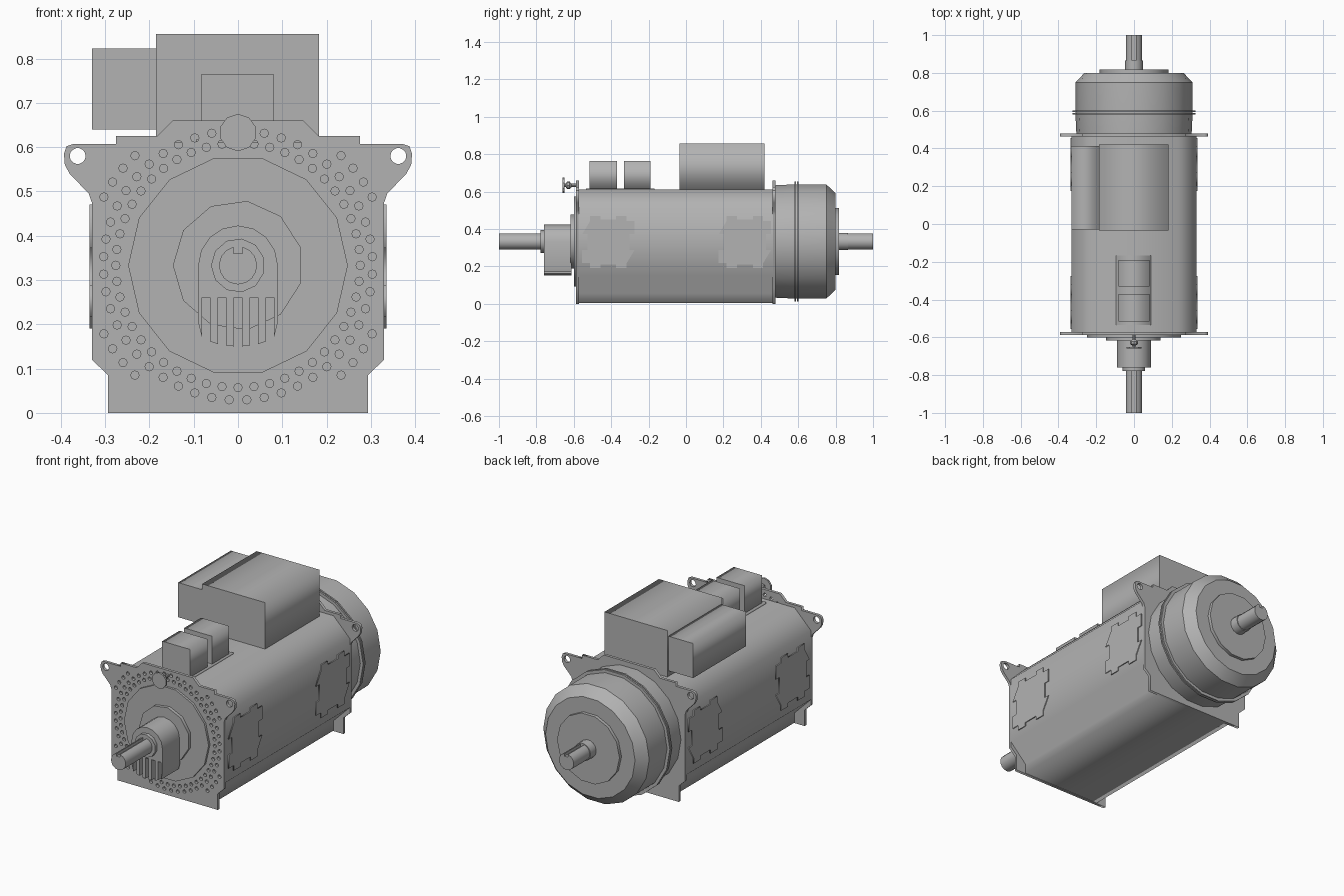
import bpy, bmesh, math
from math import cos, sin, radians, pi

cube = bpy.data.objects.get("Cube")
if cube:
    bpy.data.objects.remove(cube, do_unlink=True)

AXIS = 0.333  # shaft height

metal = bpy.data.materials.new("grey metal")
metal.use_nodes = True
GREY = (0.45, 0.45, 0.45, 1)
metal.diffuse_color = GREY
metal.node_tree.nodes["Principled BSDF"].inputs["Base Color"].default_value = GREY


def finish(name, mesh, smooth=False):
    obj = bpy.data.objects.new(name, mesh)
    bpy.context.collection.objects.link(obj)
    mesh.materials.clear()
    mesh.materials.append(metal)
    if smooth:
        bpy.ops.object.select_all(action='DESELECT')
        obj.select_set(True)
        bpy.context.view_layer.objects.active = obj
        bpy.ops.object.shade_smooth_by_angle(angle=radians(35))
    return obj


def ring(cx, cz, r, n, phase=0.0):
    return [(cx + r * cos(phase + 2 * pi * i / n), cz + r * sin(phase + 2 * pi * i / n))
            for i in range(n)]


def extrude(name, outlines, y0, y1, smooth=False):
    """Extrude x-z outlines along y; inner outlines become holes."""
    curve = bpy.data.curves.new(name, 'CURVE')
    curve.dimensions = '2D'
    curve.fill_mode = 'BOTH'
    curve.extrude = (y1 - y0) / 2
    for pts in outlines:
        spline = curve.splines.new('POLY')
        spline.points.add(len(pts) - 1)
        for p, (x, z) in zip(spline.points, pts):
            p.co = (x, z, 0, 1)
        spline.use_cyclic_u = True
    temp = bpy.data.objects.new(name + " helper", curve)
    bpy.context.collection.objects.link(temp)
    graph = bpy.context.evaluated_depsgraph_get()
    mesh = bpy.data.meshes.new_from_object(temp.evaluated_get(graph))
    bpy.data.objects.remove(temp, do_unlink=True)
    bm = bmesh.new()
    bm.from_mesh(mesh)
    for v in bm.verts:
        x, z, d = v.co
        v.co = (x, (y0 + y1) / 2 - d, z)
    bmesh.ops.remove_doubles(bm, verts=bm.verts, dist=1e-5)
    bmesh.ops.recalc_face_normals(bm, faces=bm.faces)
    bm.to_mesh(mesh)
    bm.free()
    return finish(name, mesh, smooth)


def lathe(name, profile, n, phase=0.0, cz=AXIS):
    """Turn a (y, radius) profile about a line along y."""
    bm = bmesh.new()
    rows = [[bm.verts.new((x, y, z)) for x, z in ring(0, cz, r, n, phase)]
            for y, r in profile]
    for a, b in zip(rows, rows[1:]):
        for i in range(n):
            j = (i + 1) % n
            bm.faces.new((a[i], a[j], b[j], b[i]))
    bm.faces.new(rows[0])
    bm.faces.new(rows[-1])
    bmesh.ops.recalc_face_normals(bm, faces=bm.faces)
    mesh = bpy.data.meshes.new(name)
    bm.to_mesh(mesh)
    bm.free()
    return finish(name, mesh, True)


def box(name, x0, x1, y0, y1, z0, z1):
    return extrude(name, [[(x0, z0), (x1, z0), (x1, z1), (x0, z1)]], y0, y1)


def mirrored(half):
    return half + [(-x, z) for x, z in reversed(half)]


# Main housing with chamfered edges and a narrow foot
extrude("housing", [mirrored([(0.235, 0.003), (0.235, 0.055), (0.33, 0.15),
                              (0.33, 0.515), (0.235, 0.61)])], -0.575, 0.465)

# End plates with lifting ears
plate = mirrored([(0.293, 0), (0.293, 0.085), (0.33, 0.12), (0.33, 0.475), (0.337, 0.495),
                  (0.38, 0.54), (0.391, 0.56), (0.393, 0.585), (0.387, 0.602), (0.372, 0.607),
                  (0.275, 0.607), (0.275, 0.625), (0.183, 0.625), (0.148, 0.66)])
ear_holes = [ring(s * 0.362, 0.58, 0.018, 14) for s in (-1, 1)]

# Vent holes: two full rings and a short arc at each corner
polar = [(0.304, 3.75 + 7.5 * i) for i in range(48)]
polar += [(0.276, 7.5 * i) for i in range(48)]
polar += [(0.34, q + s * (27 + 6.6 * i)) for q in (0, 180) for s in (-1, 1) for i in range(4)]
vents = [ring(r * cos(radians(a)), AXIS + r * sin(radians(a)), 0.0095, 8) for r, a in polar]
extrude("front_plate", [plate] + ear_holes + vents, -0.588, -0.573)
extrude("back_plate", [plate] + ear_holes, 0.463, 0.478)

# Stepped front covers
lathe("front_cover", [(-0.6, 0.248), (-0.58, 0.248)], 14)
lathe("front_bearing_cap", [(-0.617, 0.147), (-0.595, 0.147)], 11, pi)

# Bearing block: rounded top and cooling fins below
block = [(0.09 * cos(pi * i / 8), AXIS + 0.09 * sin(pi * i / 8)) for i in range(9)]


def arc_bottom(x):
    return AXIS - math.sqrt(0.183 ** 2 - x * x)


block.append((-0.09, 0.205))
for i in range(5):
    left = -0.081 + 0.036 * i
    right = left + 0.018
    block += [(left, arc_bottom(left)), (left, 0.26), (right, 0.26), (right, arc_bottom(right))]
block.append((0.09, 0.205))
extrude("finned_bearing_block", [block], -0.76, -0.612, True)
lathe("front_shaft_collar", [(-0.778, 0.061), (-0.755, 0.061)], 11, pi)

# Shafts with a keyway on top
shaft = [(0.043 * cos(a), AXIS + 0.043 * sin(a))
         for a in [radians(104 + 332 * i / 14) for i in range(15)]]
shaft += [(0.0104, AXIS + 0.027), (-0.0104, AXIS + 0.027)]
extrude("front_shaft", [shaft], -1.0, -0.76, True)
extrude("back_shaft", [shaft], 0.81, 1.0, True)
lathe("back_shaft_collar", [(0.81, 0.047), (0.865, 0.047)], 14)

# Rear drum with band and cap
lathe("rear_drum", [(0.475, 0.305), (0.58, 0.31), (0.75, 0.31), (0.8, 0.262)], 18)
for y in (0.58, 0.593):
    lathe("drum_band", [(y, 0.326), (y + 0.008, 0.326)], 18)
lathe("rear_cap", [(0.795, 0.183), (0.817, 0.183)], 14)

# Lifting knob above the front plate
lathe("knob", [(-0.66, 0.042), (-0.65, 0.042)], 10, pi / 2, 0.633)
lathe("knob_stem", [(-0.655, 0.009), (-0.643, 0.009), (-0.636, 0.02), (-0.622, 0.02),
                    (-0.612, 0.009), (-0.58, 0.009)], 8, 0, 0.633)

# Terminal boxes on top
box("terminal_box", -0.185, 0.183, -0.035, 0.42, 0.6, 0.856)
box("side_terminal_box", -0.33, -0.185, -0.03, 0.412, 0.64, 0.823)
box("connector_base", -0.095, 0.09, -0.535, -0.168, 0.605, 0.617)
box("front_connector", -0.083, 0.081, -0.515, -0.37, 0.61, 0.764)
box("rear_connector", -0.083, 0.081, -0.332, -0.19, 0.61, 0.764)

# Notched access panels on both sides
notch = [(1, 0.35), (0.9, 0.35), (0.9, 0.65), (1, 0.65), (1, 0.9), (0.85, 0.9), (0.85, 1),
         (0.65, 1), (0.65, 0.93), (0.35, 0.93), (0.35, 1), (0.15, 1), (0.15, 0.9)]
outline = notch + [(1 - u, 1 - v) for u, v in notch]
for side, x in (("left", 0.33), ("right", -0.33)):
    for end, y in (("front", -0.555), ("back", 0.175)):
        panel = extrude(f"{side}_{end}_panel",
                        [[(y + 0.28 * u, 0.19 + 0.28 * v) for u, v in outline]], -0.005, 0.005)
        panel.rotation_euler.z = pi / 2
        panel.location.x = x
